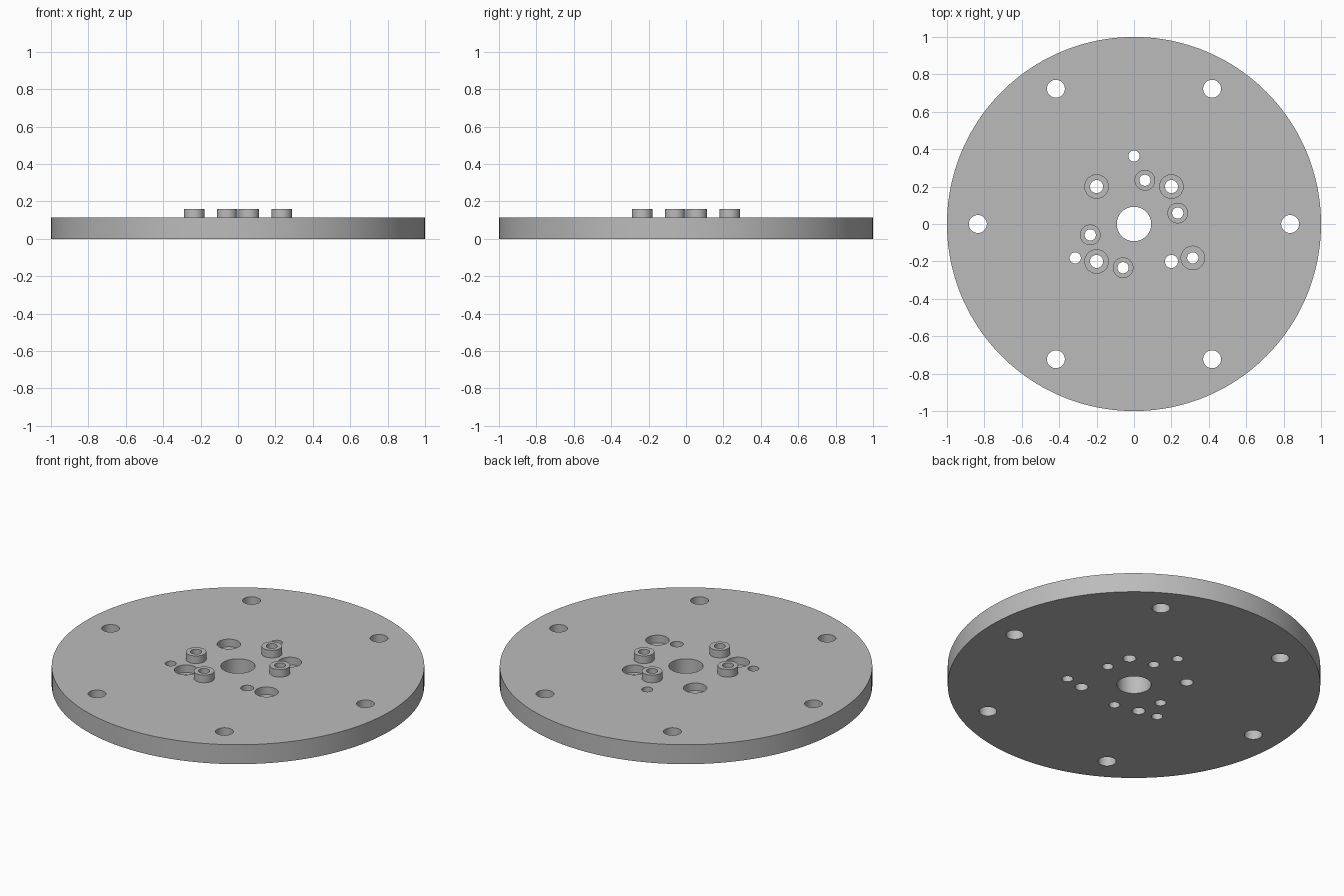
import bpy, bmesh
from math import sin, cos, radians
from mathutils import Matrix

old = bpy.data.objects.get("Cube")
if old:
    bpy.data.objects.remove(old, do_unlink=True)

TOP, BOSS_TOP, BORE_DEPTH = 0.115, 0.16, 0.045

grey = bpy.data.materials.new("plain_grey")
grey.use_nodes = True
colour = (0.5, 0.5, 0.5, 1)
grey.diffuse_color = colour
grey.node_tree.nodes["Principled BSDF"].inputs["Base Color"].default_value = colour


def polar(radius, degrees):
    return radius * cos(radians(degrees)), radius * sin(radians(degrees))


def cylinders(name, discs, z0, z1, sides=48):
    """One object holding an upright cylinder for each (centre, radius)."""
    bm = bmesh.new()
    for (x, y), r in discs:
        bmesh.ops.create_cone(bm, cap_ends=True, segments=sides, radius1=r, radius2=r,
                              depth=z1 - z0,
                              matrix=Matrix.Translation((x, y, (z0 + z1) / 2)))
    mesh = bpy.data.meshes.new(name)
    bm.to_mesh(mesh)
    bm.free()
    mesh.materials.append(grey)
    obj = bpy.data.objects.new(name, mesh)
    bpy.context.collection.objects.link(obj)
    return obj


def cut(obj, cutter):
    mod = obj.modifiers.new(cutter.name, 'BOOLEAN')
    mod.operation, mod.solver, mod.object = 'DIFFERENCE', 'EXACT', cutter
    bpy.context.view_layer.objects.active = obj
    bpy.ops.object.modifier_apply(modifier=mod.name)


def smooth(obj):
    bpy.ops.object.select_all(action='DESELECT')
    obj.select_set(True)
    bpy.context.view_layer.objects.active = obj
    bpy.ops.object.shade_smooth_by_angle(angle=radians(30))


# Hole pattern: rim ring, square ring, three-point ring and boss ring
rim = [(polar(0.835, 60 * i), 0.048) for i in range(6)]
square = [(polar(0.283, 45 + 90 * i), 0.035) for i in range(4)]
triple = [(polar(0.363, 90 + 120 * i), 0.03) for i in range(3)]
boss_spots = [polar(0.241, a) for a in (14, 76, 194, 256)]
boss_holes = [(p, 0.03) for p in boss_spots]
hub = [((0, 0), 0.092)]

# Counterbores sit on three of the square holes and one of the triple
recessed = [p for p, r in square[:3] + triple[2:]]

plate = cylinders("round_plate", [((0, 0), 1)], 0, TOP, 160)
bores = cylinders("hole_cutters", hub + rim + square + triple + boss_holes, -0.1, 0.3)
recesses = cylinders("counterbore_cutters", [(p, 0.063) for p in recessed],
                     TOP - BORE_DEPTH, 0.3)
cut(plate, recesses)
cut(plate, bores)
smooth(plate)

# Raised hollow bosses
for i, spot in enumerate(boss_spots):
    boss = cylinders(f"boss_{i + 1}", [(spot, 0.055)], TOP, BOSS_TOP)
    cut(boss, bores)
    smooth(boss)

# The cutters are no longer needed
for cutter in (bores, recesses):
    bpy.data.objects.remove(cutter, do_unlink=True)
